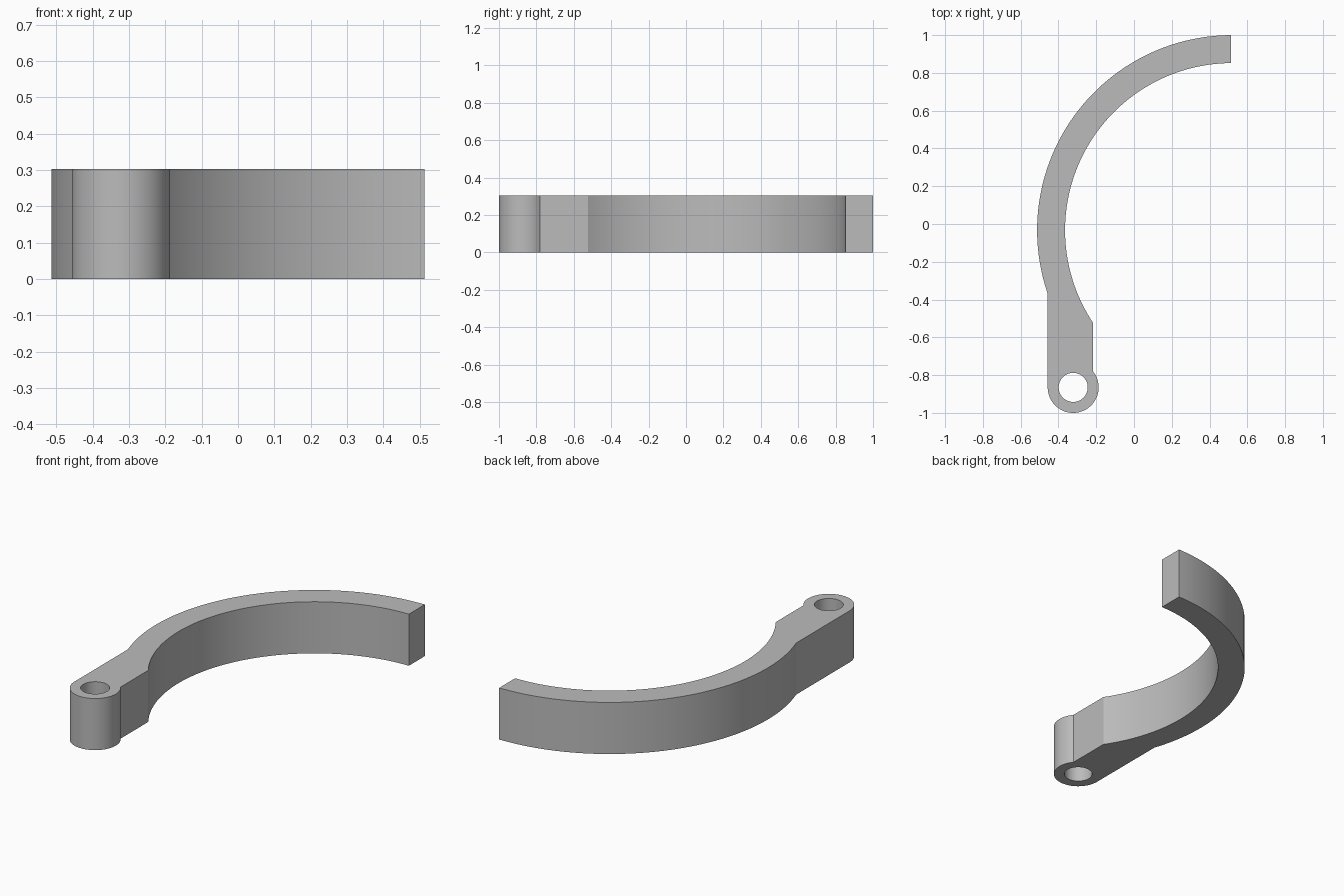
import bpy
import bmesh
from math import acos, asin, cos, pi, radians, sin, sqrt

cube = bpy.data.objects.get("Cube")
if cube:
    bpy.data.objects.remove(cube, do_unlink=True)

HEIGHT = 0.303
ARC_X, ARC_Y = 0.52, -0.033          # centre of the curved arm
R_OUT, R_IN = 1.033, 0.885
END_X = 0.513                        # flat free end of the arm
EYE_X, EYE_Y = -0.322, -0.865        # centre of the pivot eye
EYE_R, HOLE_R = 0.135, 0.077
NECK_LEFT, NECK_RIGHT = EYE_X - EYE_R, -0.217


def arc(cx, cy, r, start, end, steps):
    """Points along a circular arc, both ends included."""
    angles = [start + (end - start) * i / steps for i in range(steps + 1)]
    return [(cx + r * cos(a), cy + r * sin(a)) for a in angles]


def arm_angle(r, x):
    """Angle on the lower left of the arm where it crosses x."""
    return 2 * pi - acos((x - ARC_X) / r)


def end_angle(r):
    return acos((END_X - ARC_X) / r)


# Outline: outer arc, inner arc, then round the pivot eye
outline = arc(ARC_X, ARC_Y, R_OUT, arm_angle(R_OUT, NECK_LEFT), end_angle(R_OUT), 64)
outline += arc(ARC_X, ARC_Y, R_IN, end_angle(R_IN), arm_angle(R_IN, NECK_RIGHT), 64)
outline += arc(EYE_X, EYE_Y, EYE_R, acos((NECK_RIGHT - EYE_X) / EYE_R), -pi, 48)
hole = arc(EYE_X, EYE_Y, HOLE_R, 0, 2 * pi, 48)[:-1]

# Fill the profile around the hole and raise it to full height
bm = bmesh.new()
edges = []
for loop in (outline, hole):
    verts = [bm.verts.new((x, y, 0)) for x, y in loop]
    edges += [bm.edges.new((v, verts[i - 1])) for i, v in enumerate(verts)]
bmesh.ops.triangle_fill(bm, edges=edges, use_beauty=True)
raised = bmesh.ops.extrude_face_region(bm, geom=bm.faces[:], use_keep_orig=True)
top = [g for g in raised["geom"] if isinstance(g, bmesh.types.BMVert)]
bmesh.ops.translate(bm, verts=top, vec=(0, 0, HEIGHT))
bmesh.ops.recalc_face_normals(bm, faces=bm.faces[:])

mesh = bpy.data.meshes.new("curved_arm")
bm.to_mesh(mesh)
bm.free()
arm = bpy.data.objects.new("curved_arm", mesh)
bpy.context.collection.objects.link(arm)

# Plain grey finish
grey = bpy.data.materials.new("plain_grey")
grey.use_nodes = True
colour = (0.5, 0.5, 0.5, 1)
grey.diffuse_color = colour
grey.node_tree.nodes["Principled BSDF"].inputs["Base Color"].default_value = colour
mesh.materials.append(grey)

# Smooth walls with crisp corners
bpy.ops.object.select_all(action="DESELECT")
arm.select_set(True)
bpy.context.view_layer.objects.active = arm
bpy.ops.object.shade_smooth_by_angle(angle=radians(12))
